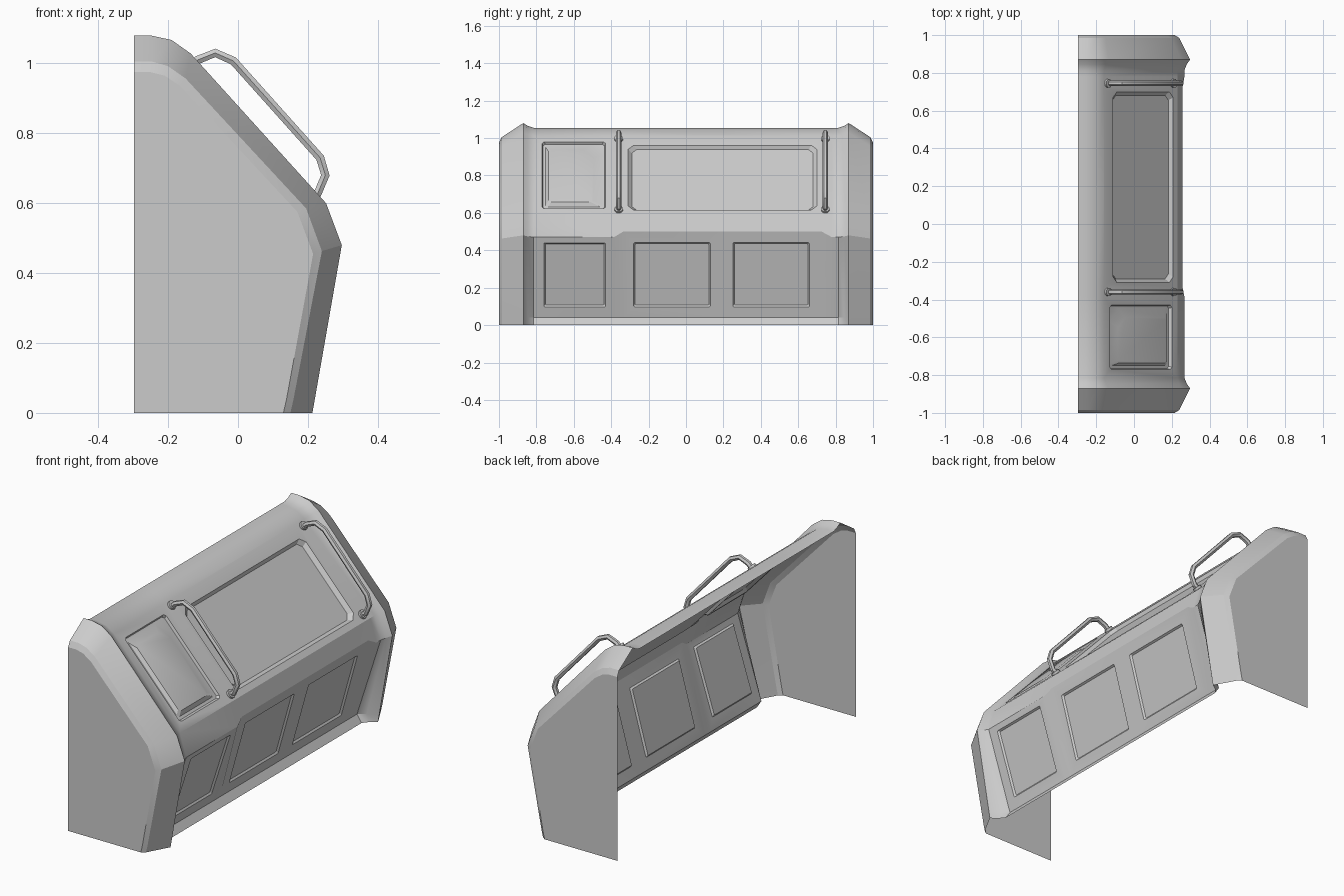
import bpy, bmesh, math
from mathutils import Vector

if "Cube" in bpy.data.objects:
    bpy.data.objects.remove(bpy.data.objects["Cube"])

bm = bmesh.new()


def face(points):
    return bm.faces.new([bm.verts.new(p) for p in points])


def panel(y0, y1, a, b, loops):
    """Flat bay between profile points a and b, with nested recess outlines.
    Each loop: (y0, y1, s0, s1, chamfer, upper far chamfer, depth)."""
    d = Vector((b[0] - a[0], b[1] - a[1]))
    length = d.length
    d.normalize()

    def at(y, s, depth=0.0):
        return (a[0] + d.x * s + d.y * depth, y, a[1] + d.y * s - d.x * depth)

    def outline(u0, u1, s0, s1, c, e, h):
        pts = [(u0, s0 + c), (u0 + c, s0), (u1 - e, s0), (u1, s0 + e),
               (u1, s1 - c), (u1 - c, s1), (u0 + c, s1), (u0, s1 - c)]
        return [at(u, s, h) for u, s in pts]

    q = [at(y0, 0), at(y1, 0), at(y1, length), at(y0, length)]
    rings = [outline(*l) for l in loops]
    o = rings[0]
    for k in range(4):
        face((q[k], o[2 * k], o[2 * k + 1]))
        face((q[k], q[(k + 1) % 4], o[(2 * k + 2) % 8], o[2 * k + 1]))
    for r, t in zip(rings, rings[1:]):
        for k in range(8):
            n = (k + 1) % 8
            face((r[k], r[n], t[n], t[k]))
    face(rings[-1])


# Cross-sections (x, z), from the top back edge over the front to the floor
BACK = -.297
outer = [(BACK, .975), (-.25, .975), (-.21, .965), (-.165, .935),
         (.17, .575), (.215, .455), (.139, .04), (.13, 0)]
rim = [(BACK, 1.005), (-.245, 1.005), (-.2, .992), (-.15, .957),
       (.195, .585), (.24, .463), (.159, .04), (.15, 0)]
crest = [(BACK, 1.08), (-.25, 1.08), (-.19, 1.067), (-.135, 1.028),
         (.252, .6), (.297, .48), (.22, .04), (.213, 0)]


def mid(fold):
    return [(BACK, 1.055), (-.255, 1.055), (-.2, 1.043), (-.158, 1.013),
            (.23, .59), fold, (.128, .04), (.155, 0)]


low, high = mid((.267, .47)), mid((.257, .5))
throat = [(m[0] * .6 + c[0] * .4, m[1] * .6 + c[1] * .4)
          for m, c in zip(low, crest)]
cap = [(1, outer), (.985, rim), (.87, crest), (.845, throat)]
stations = ([(-y, p) for y, p in cap] +
            [(-.815, low), (-.385, low), (-.335, high), (.19, high),
             (.725, high), (.78, low), (.815, low)] + cap[::-1])

# Skin between sections, leaving the recessed bays open
open_cells = {(4, 3), (4, 5), (6, 3), (7, 3), (6, 5), (7, 5)}
for i in range(len(stations) - 1):
    (ya, p), (yb, q) = stations[i], stations[i + 1]
    for j in range(7):
        if (i, j) not in open_cells:
            face([(p[j][0], ya, p[j][1]), (q[j][0], yb, q[j][1]),
                  (q[j + 1][0], yb, q[j + 1][1]), (p[j + 1][0], ya, p[j + 1][1])])

# Flat end walls
for y in (-1, 1):
    face([(x, y, z) for x, z in outer] + [(BACK, y, 0)])

# Sloping face: hatch plate in a shallow recess, and long window recess
panel(-.815, -.385, low[3], low[4], [
    (-.77, -.43, .045, .53, .012, .012, 0),
    (-.765, -.435, .05, .52, .012, .012, .014),
    (-.75, -.445, .06, .505, .012, .07, .014),
    (-.735, -.495, .105, .485, .012, .055, -.002)])
panel(-.335, .725, high[3], high[4], [
    (-.31, .7, .07, .54, .03, .03, 0),
    (-.29, .68, .085, .523, .025, .025, .0185)])


# Lower face: three shallow panels
def lower(y0, y1, u0, u1, sec, s0, s1):
    panel(y0, y1, sec[5], sec[6], [
        (u0, u1, s0, s1, .004, .004, 0),
        (u0 + .008, u1 - .008, s0 + .008, s1 - .008, .004, .004, .009)])


lower(-.815, -.385, -.76, -.43, low, .032, .392)
lower(-.335, .19, -.28, .13, high, .062, .418)
lower(.19, .725, .25, .66, high, .062, .418)

bmesh.ops.remove_doubles(bm, verts=bm.verts, dist=1e-4)
bmesh.ops.recalc_face_normals(bm, faces=bm.faces)
# Make sure the skin faces outward
if max(bm.faces, key=lambda f: f.calc_center_median().y).normal.y < 0:
    bmesh.ops.reverse_faces(bm, faces=bm.faces)
mesh = bpy.data.meshes.new("console_body")
bm.to_mesh(mesh)
bm.free()
body = bpy.data.objects.new("console_body", mesh)
bpy.context.collection.objects.link(body)


def smooth(ob, angle):
    bpy.ops.object.select_all(action='DESELECT')
    ob.select_set(True)
    bpy.context.view_layer.objects.active = ob
    bpy.ops.object.shade_smooth_by_angle(angle=math.radians(angle))


smooth(body, 24)

# Grab handles: bent tubes with round feet
path = [(-.14, .985), (-.115, 1.01), (-.065, 1.03), (-.013, 1.007),
        (.235, .73), (.25, .68), (.228, .628), (.205, .617)]
normal = Vector((.423, 0, .388)).normalized()
for name, y in (("near_handle", -.36), ("far_handle", .745)):
    cu = bpy.data.curves.new(name, 'CURVE')
    cu.dimensions = '3D'
    cu.bevel_depth = .014
    cu.bevel_resolution = 1
    cu.use_fill_caps = True
    sp = cu.splines.new('POLY')
    sp.points.add(len(path) - 1)
    for pt, (x, z) in zip(sp.points, path):
        pt.co = (x, y, z, 1)
    ob = bpy.data.objects.new(name, cu)
    bpy.context.collection.objects.link(ob)
    bpy.ops.object.select_all(action='DESELECT')
    ob.select_set(True)
    bpy.context.view_layer.objects.active = ob
    bpy.ops.object.convert(target='MESH')
    smooth(bpy.context.object, 35)
    for end, (x, z) in (("top", (-.14, .993)), ("bottom", (.207, .615))):
        bpy.ops.mesh.primitive_cylinder_add(
            vertices=10, radius=.023, depth=.024, location=(x, y, z),
            rotation=normal.to_track_quat('Z', 'Y').to_euler())
        foot = bpy.context.object
        foot.name = name + "_" + end + "_foot"
        smooth(foot, 40)
